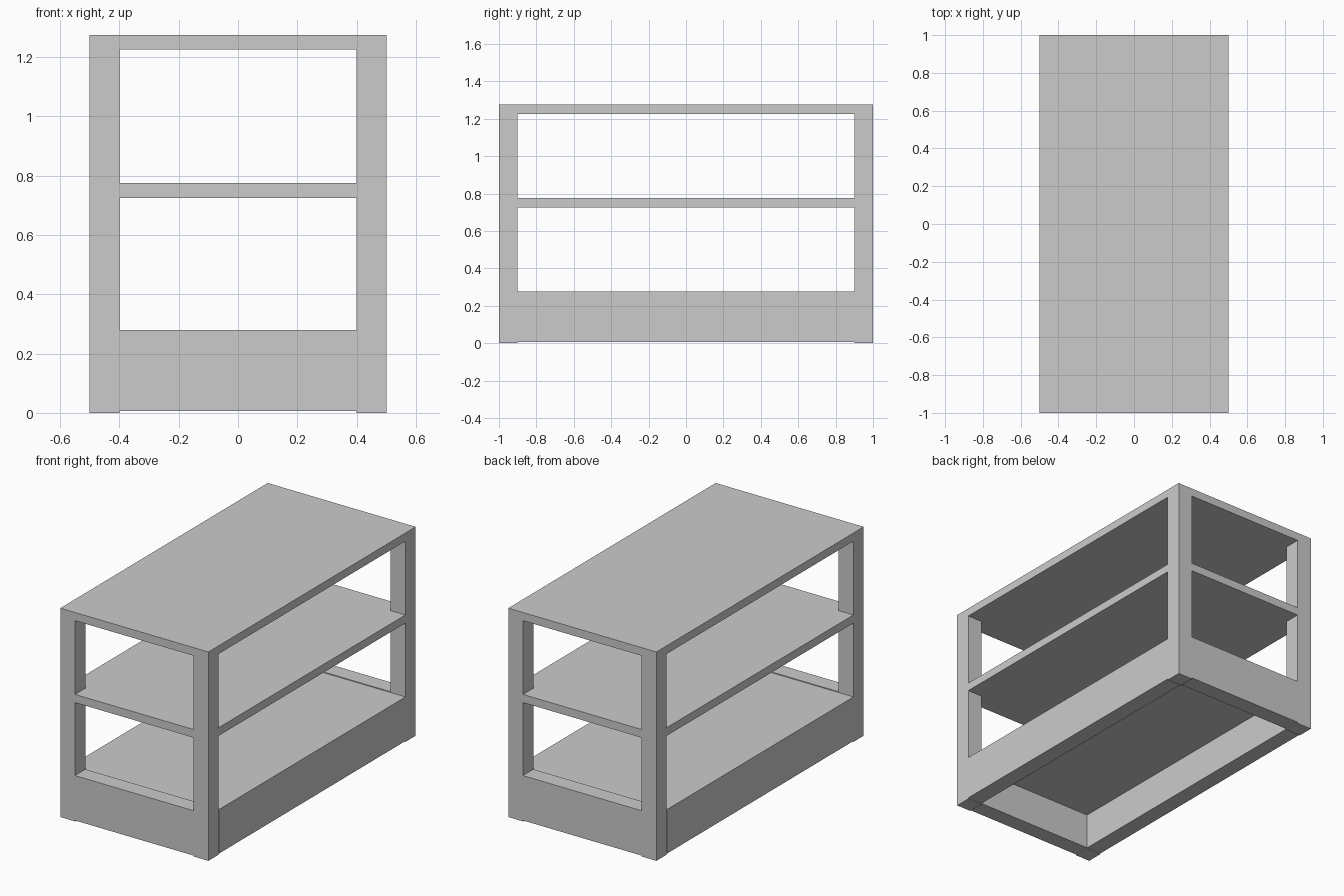
import bpy, bmesh

if "Cube" in bpy.data.objects:
    bpy.data.objects.remove(bpy.data.objects["Cube"])

HX, HY = 0.5, 1.0      # half width and half depth
POST = 0.1             # post and skirt thickness
TOP, SLAB = 1.275, 0.05


def prism(name, outline, z0, z1):
    """Extrude a flat outline from z0 up to z1."""
    bm = bmesh.new()
    face = bm.faces.new([bm.verts.new((x, y, z0)) for x, y in outline])
    new = bmesh.ops.extrude_face_region(bm, geom=[face])["geom"]
    bmesh.ops.translate(bm, vec=(0, 0, z1 - z0),
                        verts=[v for v in new if isinstance(v, bmesh.types.BMVert)])
    bmesh.ops.recalc_face_normals(bm, faces=bm.faces)
    mesh = bpy.data.meshes.new(name)
    bm.to_mesh(mesh)
    bm.free()
    obj = bpy.data.objects.new(name, mesh)
    bpy.context.collection.objects.link(obj)
    return obj


def box(name, x0, x1, y0, y1, z0, z1):
    return prism(name, [(x0, y0), (x1, y0), (x1, y1), (x0, y1)], z0, z1)


def mirror(obj, x=False, y=False):
    mod = obj.modifiers.new("mirror", "MIRROR")
    mod.use_axis = (x, y, False)
    mod.use_mirror_merge = False


ix, iy = HX - POST, HY - POST

# Four corner posts under a full-size top
posts = box("corner_posts", ix, HX, iy, HY, 0, TOP - SLAB)
mirror(posts, x=True, y=True)
box("top_board", -HX, HX, -HY, HY, TOP - SLAB, TOP)

# Middle shelf, notched around the posts
notched = [(ix, -HY), (ix, -iy), (HX, -iy), (HX, iy), (ix, iy), (ix, HY)]
notched += [(-x, -y) for x, y in notched]
prism("middle_shelf", notched, 0.725, 0.775)

# Bottom shelf, enclosed by the skirt boards
box("bottom_shelf", -ix, ix, -iy, iy, 0.225, 0.275)

# Skirt boards, very slightly proud of the posts
long_skirt = box("side_skirts", ix, HX + 0.001, -iy, iy, 0.006, 0.275)
mirror(long_skirt, x=True)
short_skirt = box("end_skirts", -ix, ix, iy, HY + 0.001, 0.006, 0.28)
mirror(short_skirt, y=True)
